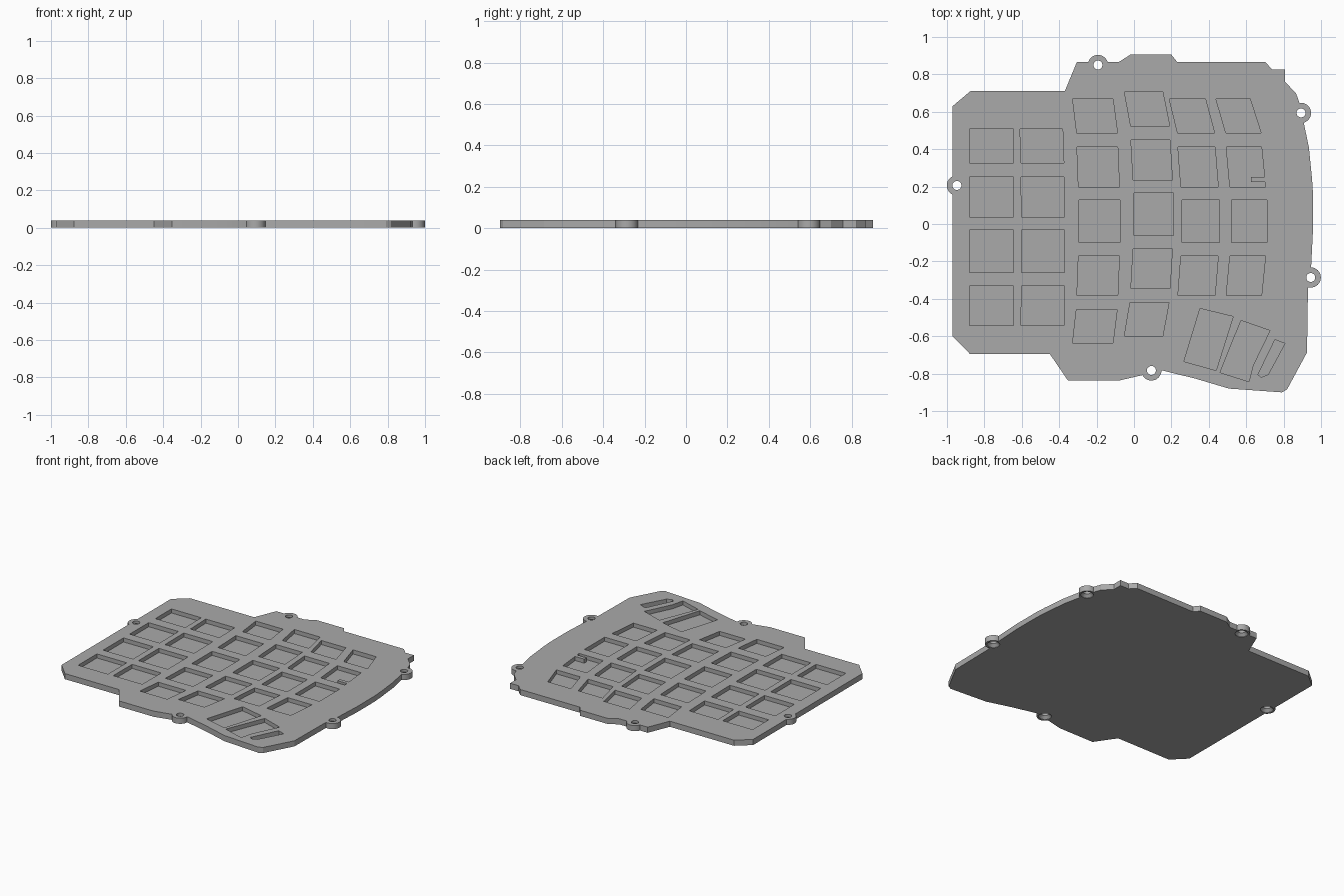
import bpy
import bmesh
import math

cube = bpy.data.objects.get("Cube")
if cube:
    bpy.data.objects.remove(cube, do_unlink=True)

THICKNESS = 0.04
POCKET_FLOOR = 0.011
ABOVE = THICKNESS + 0.02

grey = bpy.data.materials.new("plate grey")
grey.use_nodes = True
grey.diffuse_color = (0.4, 0.4, 0.4, 1)
grey.node_tree.nodes["Principled BSDF"].inputs["Base Color"].default_value = grey.diffuse_color


def add_prism(bm, outline, bottom, top):
    """Extrude a flat outline between two heights."""
    face = bm.faces.new([bm.verts.new((x, y, bottom)) for x, y in outline])
    extruded = bmesh.ops.extrude_face_region(bm, geom=[face])["geom"]
    for vert in extruded:
        if isinstance(vert, bmesh.types.BMVert):
            vert.co.z = top


def add_lathe(bm, centre, profile, sides=32):
    """Stack circles given as (radius, height) into a closed turned solid."""
    rings = []
    for radius, height in profile:
        ring = []
        for i in range(sides):
            angle = math.tau * i / sides
            ring.append(bm.verts.new((centre[0] + radius * math.cos(angle),
                                      centre[1] + radius * math.sin(angle), height)))
        rings.append(ring)
    for low, high in zip(rings, rings[1:]):
        for i in range(sides):
            j = (i + 1) % sides
            bm.faces.new((low[i], low[j], high[j], high[i]))
    bm.faces.new(rings[0])
    bm.faces.new(rings[-1])


def finish(bm, name):
    """Turn the bmesh into a named object with outward normals."""
    bmesh.ops.recalc_face_normals(bm, faces=bm.faces)
    mesh = bpy.data.meshes.new(name)
    bm.to_mesh(mesh)
    bm.free()
    mesh.materials.append(grey)
    obj = bpy.data.objects.new(name, mesh)
    bpy.context.collection.objects.link(obj)
    return obj


def apply_boolean(target, tool, operation):
    """Combine the tool into the target, then discard the tool."""
    modifier = target.modifiers.new(operation.lower(), "BOOLEAN")
    modifier.operation = operation
    modifier.solver = "EXACT"
    modifier.object = tool
    tool.hide_render = True
    bpy.context.view_layer.objects.active = target
    bpy.ops.object.modifier_apply(modifier=modifier.name)
    bpy.data.objects.remove(tool, do_unlink=True)


# Plate silhouette, clockwise from the upper left corner
outline = [
    (-.97, .63), (-.875, .71), (-.37, .71), (-.305, .867), (-.08, .867),
    (-.02, .905), (.2, .905), (.23, .867), (.7, .867), (.74, .826),
    (.807, .826), (.807, .76), (.866, .7), (.887, .64), (.91, .53),
    (.935, .41), (.952, .24), (.957, .16), (.957, -.03), (.947, -.23),
    (.93, -.35), (.925, -.687), (.818, -.885), (.79, -.9), (.508, -.88),
    (.326, -.826), (.15, -.783), (.037, -.81), (-.08, -.837), (-.353, -.837),
    (-.45, -.695), (-.877, -.695), (-.97, -.6),
]
bm = bmesh.new()
add_prism(bm, outline, 0, THICKNESS)
plate = finish(bm, "keyboard_plate")

# Round screw bosses on the rim, with holes countersunk from below
screws = [(-.193, .85), (.893, .594), (-.947, .206), (.945, -.286), (.093, -.783)]
boss_mesh, hole_mesh = bmesh.new(), bmesh.new()
for centre in screws:
    add_lathe(boss_mesh, centre, [(.054, 0), (.054, THICKNESS)])
    add_lathe(hole_mesh, centre, [(.042, -.01), (.042, .003), (.024, .021), (.024, ABOVE)])
apply_boolean(plate, finish(boss_mesh, "screw_bosses"), "UNION")
apply_boolean(plate, finish(hole_mesh, "screw_hole_cutter"), "DIFFERENCE")

# Key rows: top, bottom, and the sideways lean of each of those edges
rows = [
    (.668, .487, -.034, -.012),
    (.412, .198, -.011, -.003),
    (.128, -.1, 0, 0),
    (-.171, -.382, -.003, -.011),
    (-.457, -.636, -.014, -.034),
]
# Key columns: left, right, vertical shift, lean factor, number of rows
columns = [
    (-.88, -.645, -.16, 0, 4),
    (-.601, -.372, -.16, .25, 4),
    (-.294, -.075, 0, 1, 5),
    (0, .21, .038, 1.5, 5),
    (.257, .457, 0, 2, 4),
    (.52, .711, 0, 2.4, 4),
]
pockets = bmesh.new()
for left, right, shift, lean, count in columns:
    for top, bottom, lean_top, lean_bottom in rows[:count]:
        a, b = lean * lean_top, lean * lean_bottom
        add_prism(pockets, [
            (left + a, top + shift), (right + a * 1.1, top + shift),
            (right + b * 1.1, bottom + shift), (left + b, bottom + shift),
        ], POCKET_FLOOR, ABOVE)

# Slanted thumb pockets
thumbs = [
    [(.353, -.452), (.53, -.495), (.439, -.783), (.267, -.735)],
    [(.572, -.516), (.727, -.57), (.636, -.757), (.615, -.843), (.46, -.794)],
    [(.754, -.618), (.807, -.639), (.717, -.805), (.679, -.82), (.663, -.805)],
]
for thumb in thumbs:
    add_prism(pockets, thumb, POCKET_FLOOR, ABOVE)
apply_boolean(plate, finish(pockets, "pocket_cutter"), "DIFFERENCE")

# Small tab reaching into one key pocket
bm = bmesh.new()
add_prism(bm, [(.626, .251), (.72, .251), (.72, .225), (.626, .225)], POCKET_FLOOR - .005, THICKNESS)
apply_boolean(plate, finish(bm, "pocket_tab"), "UNION")

# Smooth the turned surfaces, keep every machined edge crisp
bpy.ops.object.select_all(action="DESELECT")
plate.select_set(True)
bpy.context.view_layer.objects.active = plate
bpy.ops.object.shade_smooth_by_angle(angle=math.radians(20))
